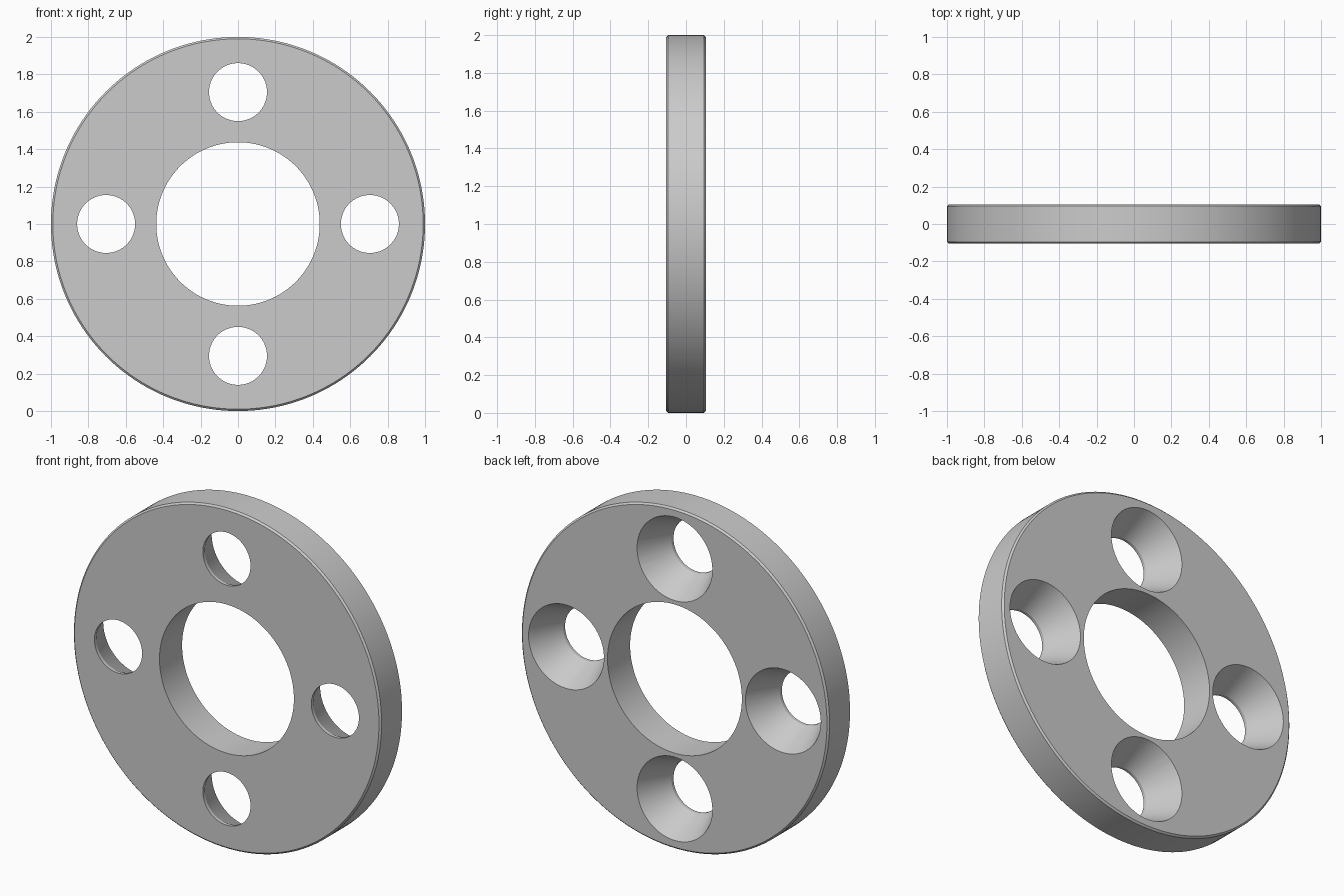
import bpy, bmesh, math
from mathutils import Matrix, Vector

if "Cube" in bpy.data.objects:
    bpy.data.objects.remove(bpy.data.objects["Cube"])

HALF = 0.105          # half thickness
OUTER, BORE = 1.0, 0.437
BOLT_CIRCLE = 0.705
HOLE, SINK = 0.155, 0.245
LAND = 0.018          # straight lip at the front of each bolt hole
EDGE = 0.01           # rim chamfer
CENTRE = Vector((0, 0, 1))

steel = bpy.data.materials.new("plain grey metal")
steel.use_nodes = True
grey = (0.6, 0.6, 0.6, 1)
steel.diffuse_color = grey
steel.node_tree.nodes["Principled BSDF"].inputs["Base Color"].default_value = grey


def lathe(name, profile, centre, steps):
    """Spin a closed (radius, y) profile about the y axis through centre."""
    bm = bmesh.new()
    verts = [bm.verts.new((r, y, 0)) for r, y in profile]
    edges = [bm.edges.new((verts[i - 1], verts[i])) for i in range(len(verts))]
    bmesh.ops.spin(bm, geom=verts + edges, cent=(0, 0, 0), axis=(0, 1, 0),
                   angle=math.tau, steps=steps, use_merge=True)
    bmesh.ops.remove_doubles(bm, verts=bm.verts, dist=1e-5)
    bmesh.ops.recalc_face_normals(bm, faces=bm.faces)
    bmesh.ops.transform(bm, matrix=Matrix.Translation(centre), verts=bm.verts)
    mesh = bpy.data.meshes.new(name)
    bm.to_mesh(mesh)
    bm.free()
    mesh.materials.append(steel)
    obj = bpy.data.objects.new(name, mesh)
    bpy.context.collection.objects.link(obj)
    return obj


# Ring body with chamfered outer rim
ring = lathe("flange_ring", [
    (BORE, -HALF), (OUTER - EDGE, -HALF), (OUTER, EDGE - HALF),
    (OUTER, HALF - EDGE), (OUTER - EDGE, HALF), (BORE, HALF)], CENTRE, 160)

# Countersunk bolt holes, wide at the back
over = 0.02
flare = (SINK - HOLE) / (2 * HALF - LAND) * over
cutters = []
for k in range(4):
    a = k * math.pi / 2
    spot = CENTRE + BOLT_CIRCLE * Vector((math.cos(a), 0, math.sin(a)))
    cutter = lathe("bolt_hole_cutter", [
        (0, -HALF - over), (HOLE, -HALF - over), (HOLE, LAND - HALF),
        (SINK + flare, HALF + over), (0, HALF + over)], spot, 72)
    cutter.hide_render = True
    cutters.append(cutter)
    mod = ring.modifiers.new("bolt_hole", 'BOOLEAN')
    mod.operation = 'DIFFERENCE'
    mod.solver = 'EXACT'
    mod.object = cutter

# Apply the cuts and drop the cutters
bpy.ops.object.select_all(action='DESELECT')
ring.select_set(True)
bpy.context.view_layer.objects.active = ring
for mod in list(ring.modifiers):
    bpy.ops.object.modifier_apply(modifier=mod.name)
for cutter in cutters:
    bpy.data.objects.remove(cutter)
bpy.ops.object.shade_smooth_by_angle(angle=math.radians(20))
